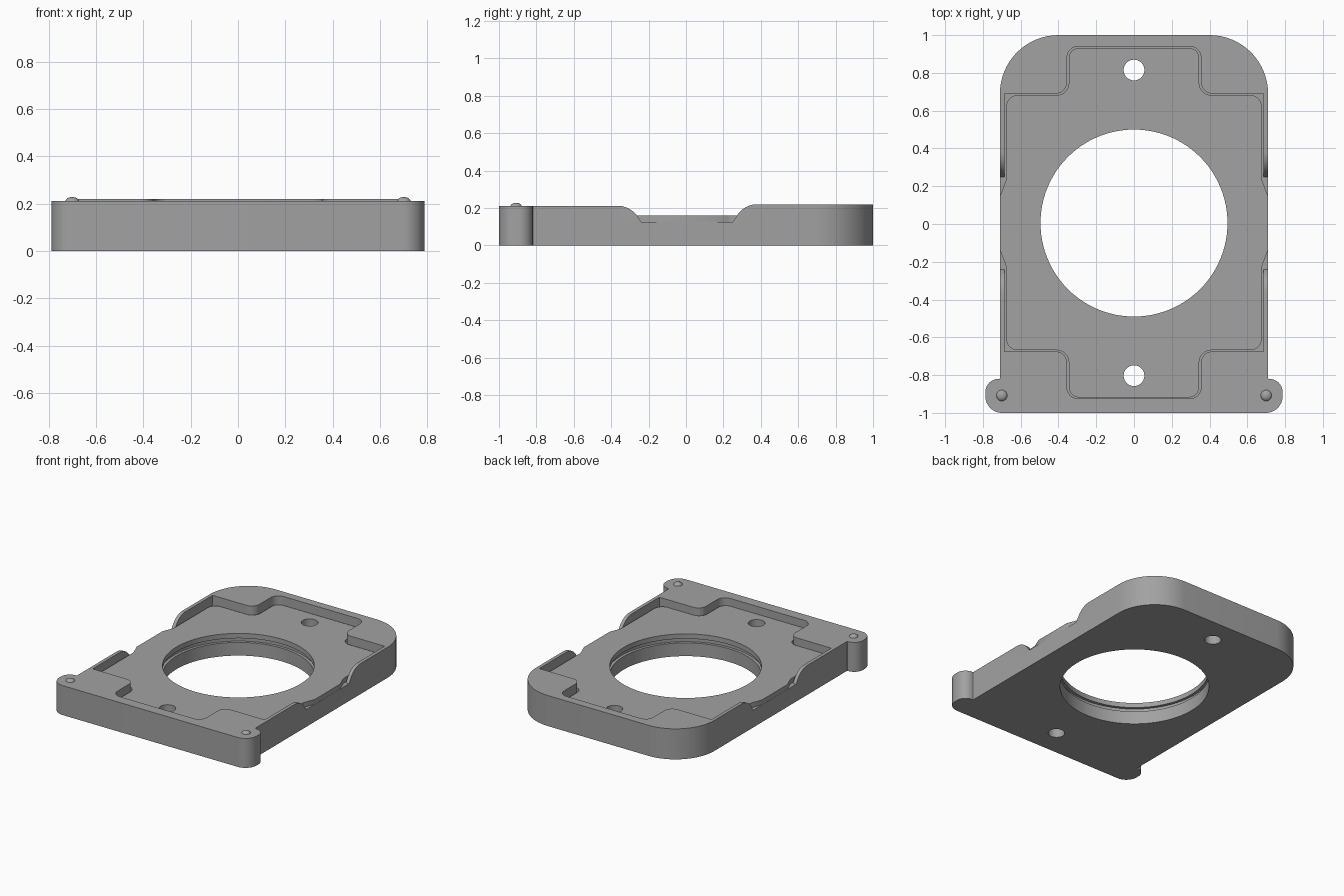
import bpy, bmesh, math
from mathutils import Vector

if "Cube" in bpy.data.objects:
    bpy.data.objects.remove(bpy.data.objects["Cube"])

grey = bpy.data.materials.new("plain grey")
grey.diffuse_color = (0.36, 0.36, 0.36, 1)
grey.use_nodes = True
grey.node_tree.nodes["Principled BSDF"].inputs["Base Color"].default_value = grey.diffuse_color


def rounded(points, steps=10):
    """Closed outline from (x, y, corner radius) points."""
    out = []
    n = len(points)
    for i, (x, y, r) in enumerate(points):
        p = Vector((x, y))
        if r == 0:
            out.append(p)
            continue
        u = (Vector(points[i - 1][:2]) - p).normalized()
        v = (Vector(points[(i + 1) % n][:2]) - p).normalized()
        half = u.angle(v) / 2
        centre = p + (u + v).normalized() * r / math.sin(half)
        a = p + u * r / math.tan(half) - centre
        b = p + v * r / math.tan(half) - centre
        start = math.atan2(a.y, a.x)
        sweep = math.atan2(a.x * b.y - a.y * b.x, a.dot(b))
        for k in range(steps + 1):
            t = start + sweep * k / steps
            out.append(centre + r * Vector((math.cos(t), math.sin(t))))
    return out


def mirrored(right):
    """Complete a right-hand half outline with its left-hand mirror."""
    return right + [(-x, y, r) for x, y, r in reversed(right)]


def circle(x, y, r, n):
    return [Vector((x + r * math.cos(2 * math.pi * k / n),
                    y + r * math.sin(2 * math.pi * k / n))) for k in range(n)]


def prism(name, outline, low, high, along_x=False):
    bm = bmesh.new()
    put = (lambda a, b, c: (c, a, b)) if along_x else (lambda a, b, c: (a, b, c))
    rings = [[bm.verts.new(put(p.x, p.y, h)) for p in outline] for h in (low, high)]
    n = len(outline)
    for ring in rings:
        bm.faces.new(ring)
    for i in range(n):
        j = (i + 1) % n
        bm.faces.new((rings[0][i], rings[0][j], rings[1][j], rings[1][i]))
    bmesh.ops.recalc_face_normals(bm, faces=bm.faces)
    mesh = bpy.data.meshes.new(name)
    bm.to_mesh(mesh)
    bm.free()
    mesh.materials.append(grey)
    ob = bpy.data.objects.new(name, mesh)
    bpy.context.collection.objects.link(ob)
    return ob


def select(ob):
    bpy.ops.object.select_all(action='DESELECT')
    ob.select_set(True)
    bpy.context.view_layer.objects.active = ob


def cut(ob, cutter):
    select(ob)
    mod = ob.modifiers.new("cut", 'BOOLEAN')
    mod.operation = 'DIFFERENCE'
    mod.solver = 'EXACT'
    mod.object = cutter
    bpy.ops.object.modifier_apply(modifier=mod.name)
    bpy.data.objects.remove(cutter)


def smooth(ob):
    select(ob)
    bpy.ops.object.shade_smooth_by_angle(angle=math.radians(30))


FLOOR, TOP = 0.125, 0.16

# Base: long plate with big rear corners and two front ears
base = prism("base_plate", rounded(mirrored([
    (0.787, -1, 0.089), (0.787, -0.82, 0.07),
    (0.71, -0.82, 0.005), (0.71, 1, 0.31)]), 16), 0, 0.25)

# Top surface profile with the finger notch across both side walls
cut(base, prism("notch_cutter", rounded([
    (-1.2, 0.212, 0), (-0.295, 0.212, 0.13), (-0.24, FLOOR, 0),
    (0.25, FLOOR, 0), (0.31, 0.22, 0.13), (1.2, 0.22, 0),
    (1.2, 0.4, 0), (-1.2, 0.4, 0)]), -1, 1, along_x=True))

# Cross-shaped pocket
cut(base, prism("pocket_cutter", rounded(mirrored([
    (0.355, -0.925, 0.06), (0.355, -0.675, 0.06), (0.685, -0.675, 0),
    (0.685, 0.69, 0), (0.355, 0.69, 0.06), (0.355, 0.94, 0.06)])), FLOOR, 0.4))

# Insert lying in the pocket, reaching the outside at the notches
insert = prism("insert_plate", rounded(mirrored([
    (0.345, -0.918, 0.055), (0.345, -0.668, 0.065), (0.676, -0.668, 0.06),
    (0.676, -0.225, 0.08), (0.709, -0.14, 0),
    (0.709, 0.15, 0), (0.676, 0.235, 0.08),
    (0.676, 0.682, 0.06), (0.345, 0.682, 0.065), (0.345, 0.932, 0.055)])), FLOOR, TOP)

# Central opening and two screw holes through both plates
for plate in (base, insert):
    for y, r, n in ((0.005, 0.495, 96), (0.815, 0.055, 32), (-0.803, 0.055, 32)):
        cut(plate, prism("hole_cutter", circle(0, y, r, n), -0.1, 0.4))

# Groove around the central opening, under the insert
cut(base, prism("groove_cutter", circle(0, 0.005, 0.515, 96), 0.095, 0.2))

smooth(base)
smooth(insert)

# Small domed studs on the ears
for side, x in (("left", -0.7), ("right", 0.7)):
    bpy.ops.mesh.primitive_uv_sphere_add(segments=24, ring_count=12, radius=0.03,
                                         location=(x, -0.908, 0.208))
    stud = bpy.context.object
    stud.name = side + "_stud"
    stud.scale.z = 0.67
    stud.data.materials.append(grey)
    smooth(stud)
